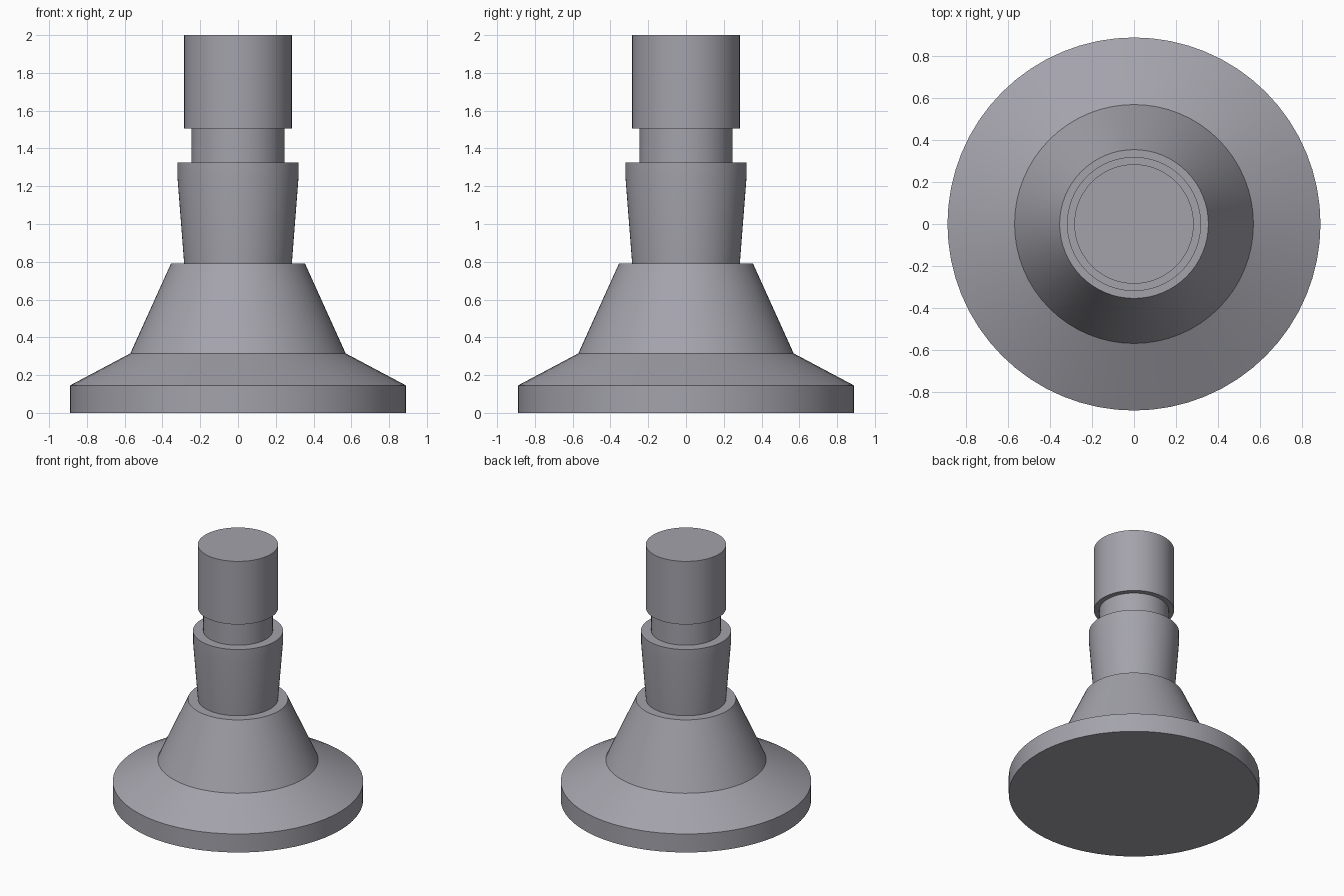
import bpy
import bmesh
from math import cos, sin, tau, radians

cube = bpy.data.objects.get("Cube")
if cube:
    bpy.data.objects.remove(cube, do_unlink=True)

SIDES = 64

# Single grey finish
grey = bpy.data.materials.new("grey")
grey.use_nodes = True
colour = (0.37, 0.365, 0.41, 1)
grey.diffuse_color = colour
grey.node_tree.nodes["Principled BSDF"].inputs["Base Color"].default_value = colour


def turned_part(name, profile, bottom_cap=False, top_cap=False):
    """Turn a bottom-to-top (radius, height) profile about the z axis."""
    bm = bmesh.new()
    rings = [[bm.verts.new((r * cos(tau * i / SIDES), r * sin(tau * i / SIDES), z))
              for i in range(SIDES)] for r, z in profile]
    for low, high in zip(rings, rings[1:]):
        for i in range(SIDES):
            j = (i + 1) % SIDES
            bm.faces.new((low[i], low[j], high[j], high[i]))
    if bottom_cap:
        bm.faces.new(rings[0][::-1])
    if top_cap:
        bm.faces.new(rings[-1])
    mesh = bpy.data.meshes.new(name)
    bm.to_mesh(mesh)
    bm.free()
    mesh.materials.append(grey)
    part = bpy.data.objects.new(name, mesh)
    bpy.context.collection.objects.link(part)
    bpy.ops.object.select_all(action="DESELECT")
    part.select_set(True)
    bpy.context.view_layer.objects.active = part
    bpy.ops.object.shade_smooth_by_angle(angle=radians(30))
    return part


# Each part meets the next on a shared rim, so the outer skin is continuous
turned_part("base_disc", [(0.89, 0), (0.89, 0.145), (0.57, 0.315)], bottom_cap=True)
turned_part("cone", [(0.57, 0.315), (0.355, 0.79), (0.285, 0.79)])
turned_part("collar", [(0.285, 0.79), (0.32, 1.24), (0.32, 1.325), (0.247, 1.325)])
turned_part("neck", [(0.247, 1.325), (0.247, 1.505)])
turned_part("head", [(0.247, 1.505), (0.285, 1.505), (0.285, 2)], top_cap=True)
